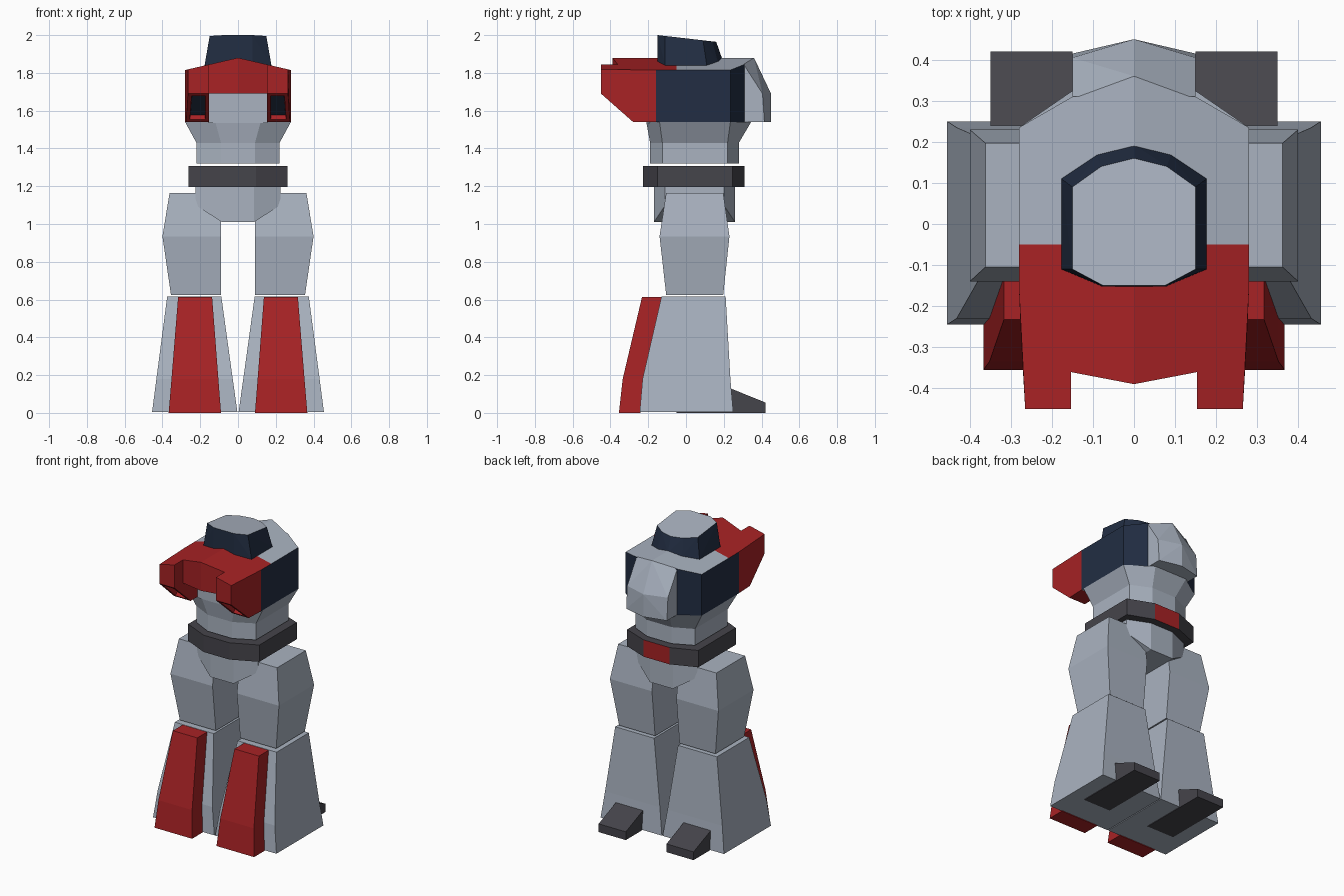
import bpy, bmesh, math

if "Cube" in bpy.data.objects:
    bpy.data.objects.remove(bpy.data.objects["Cube"])


def material(name, rgb):
    m = bpy.data.materials.new(name)
    m.diffuse_color = (*rgb, 1)
    m.use_nodes = True
    m.node_tree.nodes["Principled BSDF"].inputs["Base Color"].default_value = m.diffuse_color
    return m


GREY = material("light grey", (0.40, 0.45, 0.53))
RED = material("red", (0.39, 0.016, 0.018))
NAVY = material("navy", (0.016, 0.027, 0.056))
DARK = material("dark grey", (0.06, 0.058, 0.07))


def finish(name, bm, mats, rule=None, mirror=False):
    """Turn a bmesh into an object, colouring faces by an optional rule."""
    bmesh.ops.recalc_face_normals(bm, faces=bm.faces)
    bm.normal_update()
    if rule:
        for f in bm.faces:
            f.material_index = rule(f.normal, f.calc_center_median())
    me = bpy.data.meshes.new(name)
    bm.to_mesh(me)
    bm.free()
    for m in mats:
        me.materials.append(m)
    ob = bpy.data.objects.new(name, me)
    bpy.context.collection.objects.link(ob)
    if mirror:
        ob.modifiers.new("mirror", "MIRROR")
    return ob


def loft(rings):
    """Join rings of points into a closed solid."""
    bm = bmesh.new()
    vs = [[bm.verts.new(p) for p in r] for r in rings]
    n = len(vs[0])
    for a, b in zip(vs, vs[1:]):
        for i in range(n):
            j = (i + 1) % n
            bm.faces.new((a[i], a[j], b[j], b[i]))
    bm.faces.new(vs[0])
    bm.faces.new(vs[-1])
    return bm


def hull(points, both_sides=False):
    """Convex solid around points, optionally with their mirror images."""
    pts = set(points)
    if both_sides:
        pts |= {(-x, y, z) for x, y, z in points if x}
    bm = bmesh.new()
    for p in sorted(pts):
        bm.verts.new(p)
    bmesh.ops.convex_hull(bm, input=bm.verts)
    bmesh.ops.dissolve_limit(bm, angle_limit=math.radians(1.5),
                             verts=bm.verts, edges=bm.edges)
    return bm


def rect(z, x0, x1, y0, y1):
    return [(x0, y0, z), (x1, y0, z), (x1, y1, z), (x0, y1, z)]


def octo(z, x, y0, y1, cx, c0, c1):
    """Eight-sided ring: sides at x from c0 to c1, end facets of half width cx."""
    return [(cx, y0, z), (x, c0, z), (x, c1, z), (cx, y1, z),
            (-cx, y1, z), (-x, c1, z), (-x, c0, z), (-cx, y0, z)]


# Legs
finish("foot", loft([[(x, -0.05, 0), (x, 0.42, 0), (x, 0.42, 0.055),
                      (x, 0.235, 0.13), (x, -0.05, 0.13)] for x in (0.15, 0.35)]),
       [DARK], mirror=True)
finish("shin", loft([rect(0.004, 0.003, 0.455, -0.245, 0.25),
                     rect(0.18, 0.028, 0.432, -0.23, 0.235),
                     rect(0.615, 0.088, 0.375, -0.13, 0.21)]), [GREY], mirror=True)
finish("shin_plate", loft([rect(0, 0.09, 0.367, -0.355, -0.24),
                           rect(0.18, 0.104, 0.352, -0.335, -0.225),
                           rect(0.613, 0.137, 0.317, -0.233, -0.125)]), [RED], mirror=True)
finish("thigh", loft([rect(0.625, 0.09, 0.355, -0.105, 0.197),
                      rect(0.935, 0.09, 0.40, -0.14, 0.23),
                      rect(1.165, 0.09, 0.362, -0.105, 0.197)]), [GREY], mirror=True)

# Pelvis, belt with red buckle on the back, and abdomen
finish("pelvis", hull([(0.225, y, z) for y in (-0.11, 0.2) for z in (1.1, 1.2)]
                      + [(0.085, y, z) for y in (-0.17, 0.26) for z in (1.01, 1.2)], True), [GREY])
finish("belt", loft([octo(z, 0.262, -0.227, 0.31, 0.095, -0.15, 0.245) for z in (1.195, 1.307)]),
       [DARK, RED], lambda n, c: int(n.y > 0.95))
finish("abdomen", loft([octo(1.32, 0.22, -0.19, 0.28, 0.09, -0.125, 0.22),
                        octo(1.43, 0.22, -0.19, 0.28, 0.09, -0.125, 0.22),
                        octo(1.54, 0.28, -0.21, 0.345, 0.12, -0.14, 0.235)]), [GREY])
finish("chest_front", loft([rect(z, -0.16, 0.16, -0.21, 0) for z in (1.535, 1.70)]), [GREY])


# Chest: navy sides, sloped roof split into grey and red
def roof(x):
    return 1.88 - 0.065 * x / 0.28


bm = hull([(x, y, z) for x, y in ((0.28, -0.16), (0.28, 0.235), (0.15, 0.31))
           for z in (1.54, roof(x))] + [(0, -0.16, 1.88), (0, 0.31, 1.88)], True)
bmesh.ops.bisect_plane(bm, geom=bm.verts[:] + bm.edges[:] + bm.faces[:],
                       plane_co=(0, -0.05, 0), plane_no=(0, 1, 0))


def chest_colour(n, c):
    if n.z > 0.5:
        return 1 if c.y > -0.05 else 2
    return 1 if n.z < -0.5 else 0


finish("chest", bm, [NAVY, GREY, RED], chest_colour)

# Back housing with centre ridge
finish("back_housing", hull([(0.15, 0.3, 1.54), (0.15, 0.305, roof(0.15)), (0.15, 0.405, 1.69),
                             (0.15, 0.415, 1.54), (0, 0.36, 1.88), (0, 0.3, 1.88),
                             (0, 0.45, 1.69), (0, 0.45, 1.54)], True), [GREY])

# Red hood over the front
finish("hood", hull([(0.157, y, z) for y in (-0.36, -0.16) for z in (1.69, roof(0.157))]
                    + [(0, y, z) for y in (-0.39, -0.16) for z in (1.69, 1.88)], True), [RED])

# Forward prongs with a dark recessed opening on the slanted face
bm = hull([(x, y, z) for y, z, xo in ((-0.16, 1.54, 0.28), (-0.28, 1.54, 0.275),
                                      (-0.45, 1.69, 0.265))
           for x in (0.153, xo)]
          + [(x, y, roof(x)) for y, xo in ((-0.16, 0.28), (-0.45, 0.265)) for x in (0.153, xo)])
bmesh.ops.recalc_face_normals(bm, faces=bm.faces)
bm.normal_update()
slant = [f for f in bm.faces if f.normal.y < -0.4 and f.normal.z < -0.4]
bmesh.ops.inset_region(bm, faces=slant, thickness=0.028)
bmesh.ops.inset_region(bm, faces=slant, thickness=0.004, depth=-0.03)
for f in slant:
    f.material_index = 1
finish("front_prong", bm, [RED, NAVY], mirror=True)

# Cap on top: navy sides and a tilted grey lid
lid = [(0.15, -0.11), (0.15, 0.09), (0.08, 0.14), (0, 0.16), (0.075, -0.15)]
finish("cap", hull([(0.177, -0.11, 1.84), (0.177, 0.11, 1.84), (0.09, 0.168, 1.86),
                    (0, 0.193, 1.87), (0.078, -0.152, 1.855)]
                   + [(x, y, 2.0 - 0.115 * (y + 0.15)) for x, y in lid], True),
       [NAVY, GREY], lambda n, c: int(n.z > 0.8))
